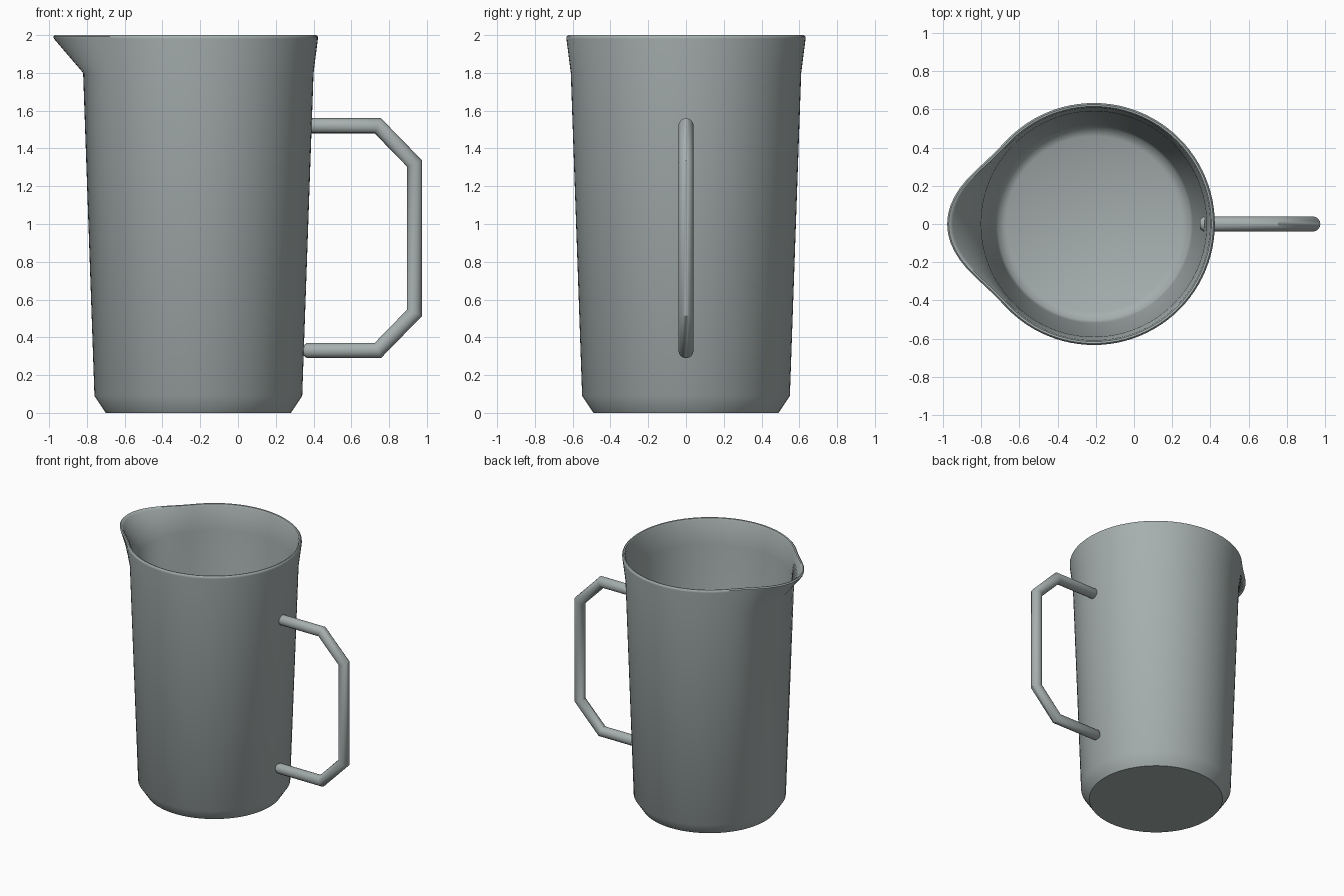
import bpy, bmesh, math
from mathutils import Vector

if "Cube" in bpy.data.objects:
    bpy.data.objects.remove(bpy.data.objects["Cube"])

steel = bpy.data.materials.new("brushed grey")
steel.diffuse_color = (0.38, 0.43, 0.425, 1)
steel.use_nodes = True
steel.node_tree.nodes["Principled BSDF"].inputs["Base Color"].default_value = steel.diffuse_color


def finish(bm, name, angle):
    bmesh.ops.recalc_face_normals(bm, faces=bm.faces)
    mesh = bpy.data.meshes.new(name)
    bm.to_mesh(mesh)
    bm.free()
    mesh.materials.append(steel)
    ob = bpy.data.objects.new(name, mesh)
    bpy.context.collection.objects.link(ob)
    bpy.ops.object.select_all(action='DESELECT')
    ob.select_set(True)
    bpy.context.view_layer.objects.active = ob
    bpy.ops.object.shade_smooth_by_angle(angle=math.radians(angle))
    return ob


def loft(rings):
    """Bridge rings of points and cap both ends."""
    bm = bmesh.new()
    loops = [[bm.verts.new(p) for p in ring] for ring in rings]
    n = len(loops[0])
    for a, b in zip(loops, loops[1:]):
        for i in range(n):
            j = (i + 1) % n
            bm.faces.new((a[i], a[j], b[j], b[i]))
    bm.faces.new(loops[0][::-1])
    bm.faces.new(loops[-1])
    return bm


# Jug body: profile (radius, z, spout amount), up the outside and down the inside
AXIS_X, SEGS, SPOUT = -0.21, 96, 0.135
profile = [(0.49, 0, 0), (0.55, 0.09, 0), (0.61, 1.8, 0),
           (0.633, 1.98, 0.97), (0.633, 1.992, 1), (0.625, 2.0, 1),
           (0.615, 1.998, 1), (0.608, 1.985, 0.97),
           (0.59, 1.8, 0), (0.518, 0.1, 0), (0.505, 0.06, 0), (0.46, 0.035, 0)]


def body_ring(radius, z, amount):
    ring = []
    for i in range(SEGS):
        t = 2 * math.pi * i / SEGS          # 0 points at the spout (-x)
        off = min(t, 2 * math.pi - t)
        bump = 0
        if off < math.pi / 4:
            bump = (0.5 + 0.5 * math.cos(4 * off)) ** 1.3
        r = radius + SPOUT * amount * bump
        ring.append((AXIS_X - r * math.cos(t), r * math.sin(t), z))
    return ring


finish(loft([body_ring(*p) for p in profile]), "jug_body", 45)

# Handle: round bar swept along an angular path with mitred bends
path = [Vector((x, 0, z)) for x, z in
        [(0.345, 1.52), (0.365, 1.52), (0.74, 1.52), (0.935, 1.32),
         (0.935, 0.53), (0.74, 0.33), (0.365, 0.33), (0.345, 0.33)]]
RAD, SIDES = 0.04, 16
rings = []
for k, p in enumerate(path):
    d_in = (p - path[max(k - 1, 0)]).normalized()
    d_out = (path[min(k + 1, len(path) - 1)] - p).normalized()
    tangent = (d_in + d_out).normalized()
    across = Vector((0, 1, 0)).cross(tangent)
    ref = d_in if k else d_out
    stretch = 1 / tangent.dot(ref)
    r = 0.026 if k in (0, len(path) - 1) else RAD   # rounded ends
    rings.append([p + across * (r * stretch * math.cos(a)) + Vector((0, r * math.sin(a), 0))
                  for a in (2 * math.pi * i / SIDES for i in range(SIDES))])
finish(loft(rings), "handle", 40)
